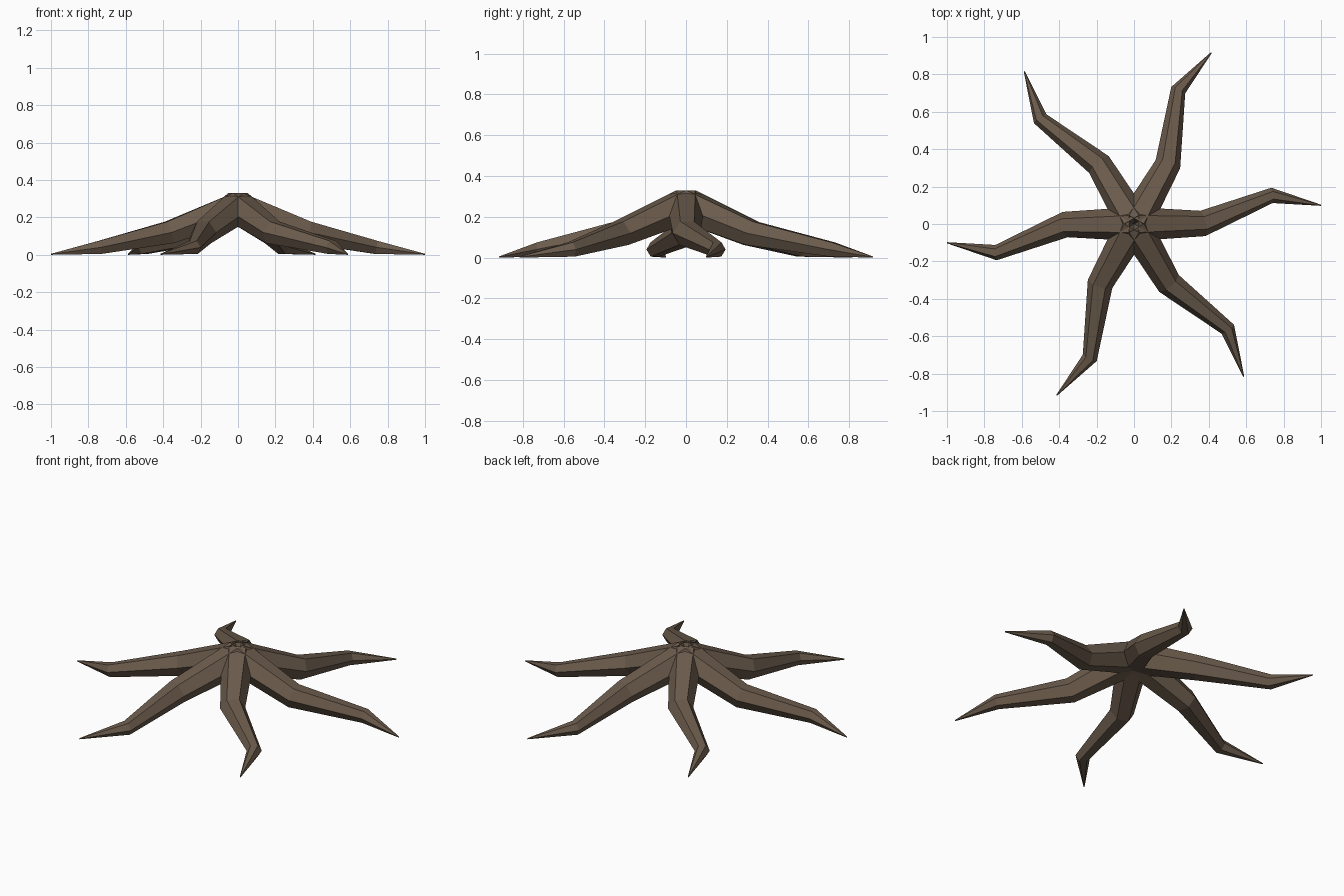
import bpy, bmesh, math
from mathutils import Vector, Matrix

if "Cube" in bpy.data.objects:
    bpy.data.objects.remove(bpy.data.objects["Cube"])

bark = bpy.data.materials.new("dark brown bark")
bark.diffuse_color = (0.147, 0.105, 0.072, 1)
bark.use_nodes = True
bark.node_tree.nodes["Principled BSDF"].inputs["Base Color"].default_value = bark.diffuse_color

# Path of one root from the hub to its tip, with the radius at each joint
PATH = [Vector(p) for p in ((0, 0, 0.256), (0.368, 0.003, 0.12),
                            (0.738, 0.153, 0.04), (1.0, 0.10, 0.003))]
RADII = (0.091, 0.069, 0.041, 0.003)
SIDES = 6


def tangent(i):
    """Direction of the path at joint i, halfway between its two segments."""
    t = Vector()
    if i > 0:
        t += (PATH[i] - PATH[i - 1]).normalized()
    if i < len(PATH) - 1:
        t += (PATH[i + 1] - PATH[i]).normalized()
    return t.normalized()


def root(name, angle):
    """Tapering six-sided root, flat side up, turned about the hub."""
    bm = bmesh.new()
    rings = []
    for i, (centre, r) in enumerate(zip(PATH, RADII)):
        t = tangent(i)
        side = Vector((0, 0, 1)).cross(t).normalized()
        up = t.cross(side)
        ring = []
        for k in range(SIDES):
            a = math.tau * k / SIDES
            p = centre + r * (math.cos(a) * side + math.sin(a) * up)
            p.z = max(p.z, 0)
            ring.append(bm.verts.new(p))
        rings.append(ring)
    for a, b in zip(rings, rings[1:]):
        for k in range(SIDES):
            n = (k + 1) % SIDES
            bm.faces.new((a[k], a[n], b[n], b[k]))
    bm.faces.new(rings[0])
    bm.faces.new(rings[-1])
    bmesh.ops.recalc_face_normals(bm, faces=bm.faces)
    bmesh.ops.rotate(bm, verts=bm.verts, cent=(0, 0, 0),
                     matrix=Matrix.Rotation(angle, 3, 'Z'))
    mesh = bpy.data.meshes.new(name)
    bm.to_mesh(mesh)
    bm.free()
    mesh.materials.append(bark)
    bpy.context.collection.objects.link(bpy.data.objects.new(name, mesh))


# Six equal roots around the hub
for n in range(6):
    root(f"root_{n + 1}", n * math.tau / 6)
